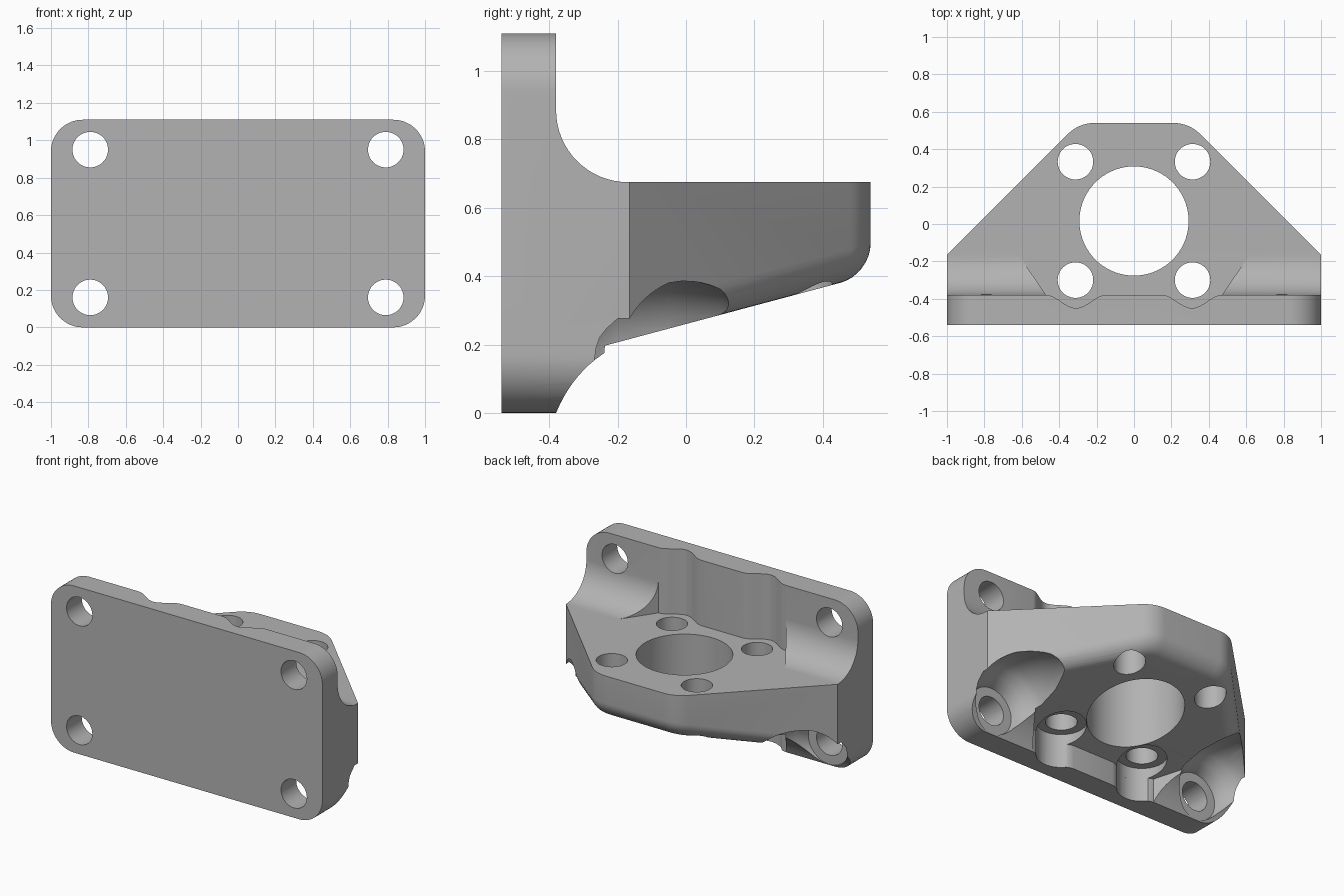
import bpy, bmesh, math
from mathutils import Vector, Matrix

if "Cube" in bpy.data.objects:
    bpy.data.objects.remove(bpy.data.objects["Cube"])

grey = bpy.data.materials.new("plain grey")
grey.use_nodes = True
grey.diffuse_color = (0.45, 0.45, 0.45, 1)
grey.node_tree.nodes["Principled BSDF"].inputs["Base Color"].default_value = grey.diffuse_color


def finish(name, bm):
    bmesh.ops.recalc_face_normals(bm, faces=bm.faces)
    mesh = bpy.data.meshes.new(name)
    bm.to_mesh(mesh)
    bm.free()
    mesh.materials.append(grey)
    ob = bpy.data.objects.new(name, mesh)
    bpy.context.collection.objects.link(ob)
    return ob


def prism(name, outline, axis, lo, hi):
    """Extrude a 2D outline along an axis: x takes (y,z), y takes (x,z), z takes (x,y)."""
    bm = bmesh.new()
    place = {"x": lambda a, b, t: (t, a, b), "y": lambda a, b, t: (a, t, b),
             "z": lambda a, b, t: (a, b, t)}[axis]
    low = [bm.verts.new(place(a, b, lo)) for a, b in outline]
    high = [bm.verts.new(place(a, b, hi)) for a, b in outline]
    bm.faces.new(low)
    bm.faces.new(high)
    n = len(low)
    for i in range(n):
        j = (i + 1) % n
        bm.faces.new((low[i], low[j], high[j], high[i]))
    return finish(name, bm)


def arc(cx, cy, r, start, end, n=16):
    angles = [math.radians(start + (end - start) * i / n) for i in range(n + 1)]
    return [(cx + r * math.cos(a), cy + r * math.sin(a)) for a in angles]


def circle(cx, cy, r, n=48):
    return arc(cx, cy, r, 0, 360, n)[:-1]


def mirrored(half):
    """Close a right-hand outline with its mirror image in x."""
    return half + [(-x, y) for x, y in reversed(half) if x > 1e-6]


def combine(body, tool, op):
    mod = body.modifiers.new("combine", "BOOLEAN")
    mod.object, mod.operation, mod.solver = tool, op, "EXACT"
    graph = bpy.context.evaluated_depsgraph_get()
    mesh = bpy.data.meshes.new_from_object(body.evaluated_get(graph))
    body.modifiers.clear()
    body.data = mesh
    bpy.data.objects.remove(tool)


def underside(y):
    return 0.26 + 0.267 * y


def slope(ob, where):
    for v in ob.data.vertices:
        if where(v.co):
            v.co.z = underside(v.co.y)


# Mounting plate with a curved web above and below the shelf
A, B, C = Vector((-.38, 0)), Vector((-.31, .17)), Vector((-.13, underside(-.13)))
lower_curve = [tuple(A * (1 - t) ** 2 + B * 2 * t * (1 - t) + C * t * t)
               for t in [i / 14 for i in range(15)]]
profile = [(-.54, 0)] + lower_curve + [(-.13, .675)] + arc(-.17, .885, .21, 270, 180) \
    + [(-.38, 1.11), (-.54, 1.11)]
body = prism("mounting_bracket", profile, "x", -1, 1)
corners = arc(.83, .17, .17, -90, 0) + arc(.83, .94, .17, 0, 90)
combine(body, prism("corner_shape", mirrored(corners), "y", -.7, .7), "INTERSECT")

# Tapered shelf outline, with its lower rim rounded
plan = mirrored([(1, -.45), (1, -.165)] + arc(.212, .34, .2, 45, 90, 8))
combine(body, prism("plan_shape", mirrored([(1, -.6), (1, -.165), (.295, .54)]), "z", -.1, 1.3),
        "INTERSECT")
shelf = prism("shelf", plan, "z", 0, .675)
slope(shelf, lambda co: co.z < .1)
bm = bmesh.new()
bm.from_mesh(shelf.data)
rim = [e for e in bm.edges
       if all(abs(v.co.z - underside(v.co.y)) < 1e-4 for v in e.verts)
       and max(v.co.y for v in e.verts) > -.4]
bmesh.ops.bevel(bm, geom=rim, offset=.09, offset_type="OFFSET", segments=8, profile=.5,
                affect="EDGES", clamp_overlap=False)
bm.to_mesh(shelf.data)
bm.free()
combine(body, shelf, "UNION")

# Scalloped tool clearance above and below the shelf
scallop = [(0, -.38)]
for i in range(17):
    x = .15 + .02 * i
    scallop.append((x, -.415 - .035 * math.cos(math.pi * (x - .31) / .16)))
scallop += [(.62, -.16), (.62, 0)]
scallop = mirrored(scallop + [(0, 0)])
combine(body, prism("upper_clearance", scallop, "z", .675, 1.3), "DIFFERENCE")
lower = prism("lower_clearance", scallop, "z", -.1, .1)
slope(lower, lambda co: co.z > .05)
combine(body, lower, "DIFFERENCE")

# Flared pocket around each lower plate hole
def pocket(x):
    bm = bmesh.new()
    rings = [(-.38, .155), (-.34, .165), (-.3, .19), (-.25, .22), (-.2, .24),
             (-.05, .24), (.1, .21), (.25, .14)]
    n, loops = 48, []
    for y, r in rings:
        loops.append([bm.verts.new((a, y, b)) for a, b in circle(x, .16, r, n)])
    for p, q in zip(loops, loops[1:]):
        for i in range(n):
            j = (i + 1) % n
            bm.faces.new((p[i], p[j], q[j], q[i]))
    bm.faces.new(loops[0])
    bm.faces.new(loops[-1])
    return finish("pocket", bm)


for side in (-1, 1):
    combine(body, pocket(side * .79), "DIFFERENCE")
    # Flat screw seats below the shelf
    combine(body, prism("seat", circle(side * .313, -.3, .15), "z", -.1, .225), "DIFFERENCE")
    # Plate holes
    for z in (.16, .95):
        combine(body, prism("hole", circle(side * .79, z, .095), "y", -.7, -.2), "DIFFERENCE")
    # Shelf holes
    for y in (-.3, .333):
        combine(body, prism("hole", circle(side * .313, y, .095), "z", -.2, 1.3), "DIFFERENCE")

# Large central bore
combine(body, prism("bore", circle(0, .016, .292, 72), "z", -.2, 1.3), "DIFFERENCE")

bpy.ops.object.select_all(action="DESELECT")
body.select_set(True)
bpy.context.view_layer.objects.active = body
bpy.ops.object.shade_smooth_by_angle(angle=math.radians(28))
